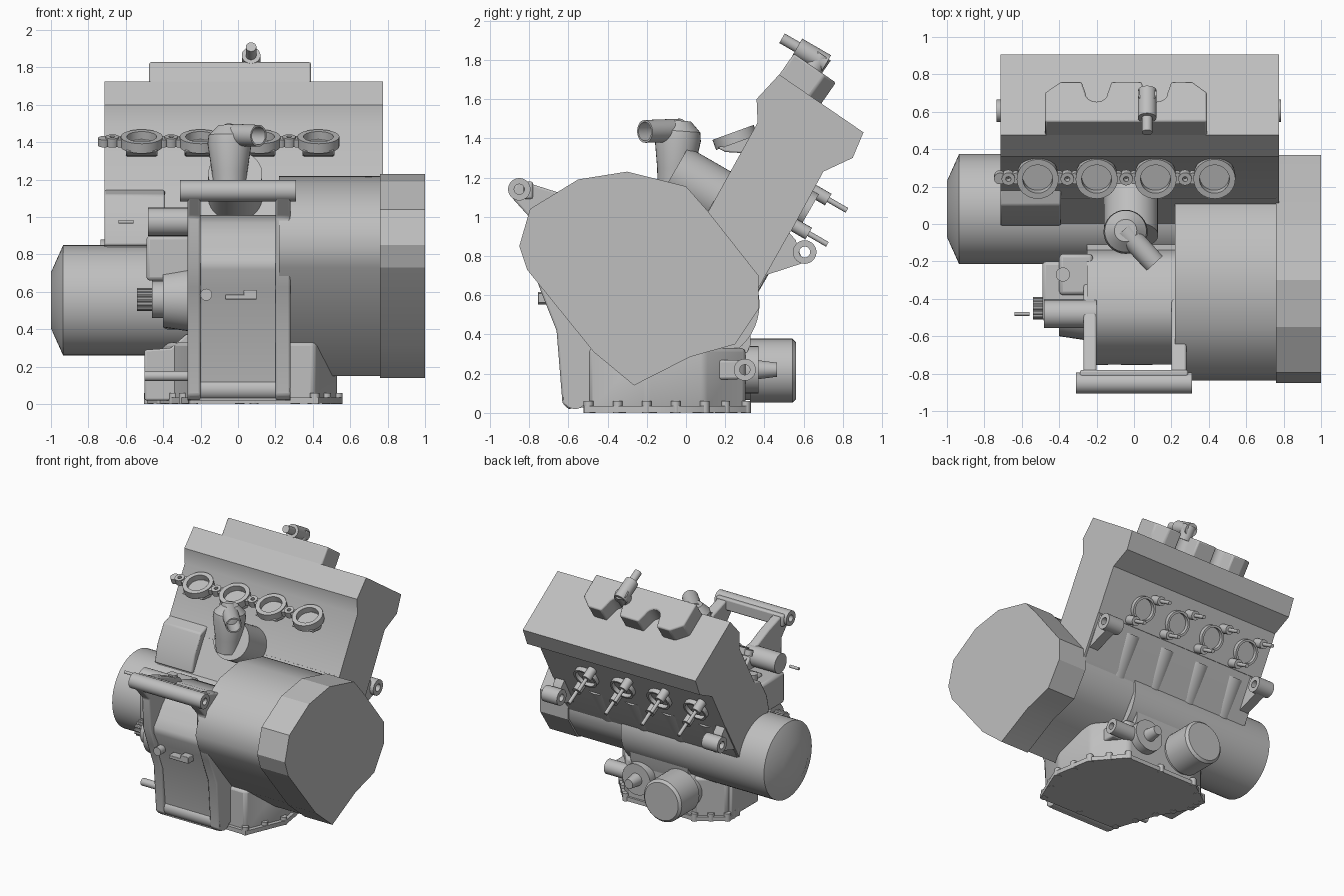
import bpy, bmesh, math
from mathutils import Vector as V

if "Cube" in bpy.data.objects:
    bpy.data.objects.remove(bpy.data.objects["Cube"])

metal = bpy.data.materials.new("cast grey")
metal.use_nodes = True
metal.diffuse_color = (0.52, 0.52, 0.52, 1)
metal.node_tree.nodes["Principled BSDF"].inputs["Base Color"].default_value = (0.52, 0.52, 0.52, 1)

# Axes of the leaning cylinder bank: UP along the bores, BACK across them
UP, BACK, X = V((0, 0.5, 0.866)), V((0, 0.866, -0.5)), V((1, 0, 0))
BORES = [-0.515 + 0.315 * i for i in range(4)]


def finish(name, bm, angle=32):
    bmesh.ops.remove_doubles(bm, verts=bm.verts, dist=1e-5)
    bmesh.ops.recalc_face_normals(bm, faces=bm.faces)
    me = bpy.data.meshes.new(name)
    bm.to_mesh(me)
    bm.free()
    me.materials.append(metal)
    ob = bpy.data.objects.new(name, me)
    bpy.context.collection.objects.link(ob)
    bpy.ops.object.select_all(action='DESELECT')
    ob.select_set(True)
    bpy.context.view_layer.objects.active = ob
    bpy.ops.object.shade_smooth_by_angle(angle=math.radians(angle))
    return ob


def extrude(name, pts, d, angle=32, bevel=0):
    """Extrude a planar outline by the vector d."""
    bm = bmesh.new()
    face = bm.faces.new([bm.verts.new(p) for p in pts])
    new = bmesh.ops.extrude_face_region(bm, geom=[face])["geom"]
    bmesh.ops.translate(bm, verts=[g for g in new if isinstance(g, bmesh.types.BMVert)], vec=V(d))
    ob = finish(name, bm, angle)
    if bevel:
        mod = ob.modifiers.new("bevel", 'BEVEL')
        mod.width, mod.segments = bevel, 2
    return ob


def side(name, outline, x0, x1, **kw):
    """Extrude a (y, z) outline sideways from x0 to x1."""
    return extrude(name, [V((x0, y, z)) for y, z in outline], (x1 - x0, 0, 0), **kw)


def box(name, lo, hi, bevel=0.012):
    (a, b, c), (d, e, f) = lo, hi
    return side(name, [(b, c), (e, c), (e, f), (b, f)], a, d, bevel=bevel)


def lathe(name, p0, p1, prof, n=32, closed=False):
    """Turn (fraction along axis, radius) points round the axis p0-p1."""
    p0, p1 = V(p0), V(p1)
    axis = (p1 - p0).normalized()
    s = axis.orthogonal().normalized()
    t = axis.cross(s)
    bm = bmesh.new()
    rings = []
    for f, r in prof:
        c = p0.lerp(p1, f)
        turn = [math.tau * i / n for i in range(n)]
        rings.append([bm.verts.new(c + (s * math.cos(a) + t * math.sin(a)) * r) for a in turn]
                     if r else [bm.verts.new(c)] * n)
    pairs = list(zip(rings, rings[1:])) + ([(rings[-1], rings[0])] if closed else [])
    for a, b in pairs:
        for i in range(n):
            j = (i + 1) % n
            quad = list(dict.fromkeys([a[i], a[j], b[j], b[i]]))
            if len(quad) > 2:
                bm.faces.new(quad)
    return finish(name, bm)


def cyl(name, p0, p1, r, r1=None, n=32):
    return lathe(name, p0, p1, [(0, 0), (0, r), (1, r if r1 is None else r1), (1, 0)], n)


def tube(name, p0, p1, ro, ri, n=32):
    return lathe(name, p0, p1, [(0, ri), (0, ro), (1, ro), (1, ri)], n, True)


# Cylinder head and block
side("cylinder_head", [(.36, 1.60), (.475, 1.725), (.905, 1.43), (.85, 1.30), (.70, 1.23),
                       (.535, .925), (.11, 1.02), (.365, 1.48)], -.715, .775)
side("cylinder_block", [(.14, 1.08), (-.02, .80), (.05, .5), (.29, .5), (.378, .64), (.533, .93)], -.70, .76)
for label, x0, x1 in (("right", -.715, -.66), ("left", .70, .775)):
    side(f"{label}_block_wall", [(.12, 1.04), (.01, .85), (.05, .6), (.36, .62), (.54, .94)], x0, x1)
for i, x in enumerate(BORES):
    for label, y, z in (("front", .13, .80), ("rear", .285, .73)):
        foot = V((x, y, z))
        cyl(f"{label}_water_jacket_{i}", foot - UP * .1, foot + UP * .24, .13)
side("jacket_corner", [(.2, 1.15), (.10, 1.12), (.02, .98), (-.01, .85), (.2, .80)], -.715, -.39, bevel=.01)

# Cam cover with two round-bottomed notches along its back edge
outline = [(-.475, 0), (.39, 0), (.39, .19), (.31, .26)]
for c in (.12, -.2):
    outline += [(c + .08, .26)]
    outline += [(c + .06 * math.cos(a), .19 - .06 * math.sin(a)) for a in [math.pi * k / 8 for k in range(9)]]
    outline += [(c - .08, .26)]
outline += [(-.39, .26), (-.475, .19)]
ridge, across, rise = V((0, .468, 1.713)), V((0, .82, -.57)), V((0, .57, .82))
extrude("cam_cover", [ridge + X * x + across * a for x, a in outline], rise * .145, bevel=.01)

# Cam position sensor
seat = V((.07, .68, 1.80))
cyl("sensor_stem", seat - rise * .08, seat + rise * .03, .05)
cyl("sensor_body", seat + BACK * .04, seat - BACK * .13, .05)
cyl("sensor_tip", seat - BACK * .12, seat - BACK * .22, .028)

# Intake ports: flanged rings on wedge-shaped stubs that run back into the head
port_up = V((0, -.34, .94))
for i, x in enumerate(BORES):
    top = V((x, .24, 1.43))
    tube(f"intake_flange_{i}", top - port_up * .055, top, .112, .08)
    side(f"intake_stub_{i}", [(.16, 1.352), (.20, 1.33), (.36, 1.32), (.36, 1.425)], x - .085, x + .085, bevel=.008)
    lug = top - X * .157
    tube(f"intake_lug_{i}", lug - port_up * .05, lug, .036, .014, 16)
    for k in (-.045, .045):
        cyl(f"intake_web_{i}", lug + X * k - port_up * .05, lug + X * k - port_up * .008, .032, n=16)

# Exhaust ports with studs on the rear face
for i, x in enumerate(BORES):
    c = V((x, .60, 1.05))
    tube(f"exhaust_ring_{i}", c - BACK * .03, c + BACK * .035, .095, .078)
    cyl(f"exhaust_seat_{i}", c - BACK * .03, c + BACK * .005, .08)
    for k in (-1, 1):
        s = c + UP * (.10 * k - .005) - X * .075 * k
        cyl(f"exhaust_stud_boss_{i}", s - BACK * .03, s + BACK * .09, .034, n=16)
        cyl(f"exhaust_stud_{i}", s, s + BACK * .20, .014, n=12)

# Rear upper mounts
for label, x0, x1 in (("right", -.735, -.60), ("left", .65, .785)):
    tube(f"{label}_rear_mount", (x0, .605, .82), (x1, .605, .82), .06, .028)
    side(f"{label}_rear_mount_arm", [(.40, .70), (.60, .765), (.57, .84), (.56, .88), (.50, .95)],
         x0 + .03, x1 - .03)

# Thermostat housing and its elbow
neck = V((-.015, -.06, 1.23))
cyl("thermostat_base", neck, neck + BACK * .33, .145)
lathe("thermostat_cup", (-.045, -.06, 1.14), (-.045, -.035, 1.49),
      [(0, 0), (0, .085), (.3, .095), (.72, .118), (.85, .112), (1, .06), (1, 0)])
lathe("coolant_outlet", (-.055, -.03, 1.44), (.11, -.21, 1.435),
      [(0, 0), (0, .06), (1, .058), (1, .048), (.5, .048), (.5, 0)])

# Crankshaft housing with its tapered end cap
lathe("crank_housing", (-1, .08, .555), (.3, .08, .555),
      [(0, 0), (0, .15), (.05, .295), (1, .295), (1, 0)], 48)

# Big side cover: outer cap and slightly smaller inner barrel
cover = [(-.30, 1.23), (0, 1.155), (.11, 1.03), (.37, .70), (.37, .53), (.25, .35), (.02, .285),
         (-.265, .14), (-.47, .31), (-.81, .73), (-.85, .85), (-.795, 1.04), (-.55, 1.19)]
side("side_cover_cap", cover, .76, 1.0, angle=15)
side("side_cover_barrel", [(-.25 + (y + .25) * .98, .7 + (z - .7) * .98) for y, z in cover], .22, .77, angle=45)

# Gearbox: rolling middle surface between two webs
side("gearbox", [(-.60, .02), (-.64, .40), (-.68, .50), (-.70, .62), (-.75, .72), (-.75, .77), (-.70, .83),
                 (-.65, .90), (-.58, .97), (-.46, 1.01), (-.20, .92), (-.16, .87), (-.14, .78), (.10, .78),
                 (.33, .65), (.33, .35), (.22, .1)], -.25, .25, angle=40)
web = [(-.60, .02), (-.63, .05), (-.66, .42), (-.74, .62), (-.79, .76), (-.80, 1.0), (-.89, 1.10),
       (-.86, 1.19), (-.64, 1.12), (-.46, 1.04), (-.3, .9), (-.3, .1)]
for label, x0, x1 in (("right", -.27, -.20), ("left", .20, .28)):
    side(f"{label}_gearbox_web", web, x0, x1, bevel=.01)
tube("front_upper_mount", (-.31, -.85, 1.14), (.31, -.85, 1.14), .057, .026)
box("mount_crossbar", (-.29, -.83, 1.09), (.29, -.78, 1.18))
tube("front_lower_mount", (-.27, -.565, .08), (.28, -.565, .08), .06, .028)
cyl("neutral_switch", (-.17, -.64, .585), (-.17, -.755, .585), .032, n=16)
box("front_clip", (-.07, -.755, .56), (.05, -.68, .585), .004)
box("front_clip_step", (.03, -.755, .56), (.10, -.68, .61), .004)

# Gear-shift side of the gearbox
box("shift_housing", (-.49, -.52, .66), (-.22, -.20, .90), .02)
box("shift_housing_rear", (-.40, -.38, .40), (-.22, -.16, .92), .02)
cyl("shift_boss", (-.48, -.48, .975), (-.2, -.48, .975), .075)
cyl("shift_rod", (-.64, -.48, .975), (-.56, -.48, .975), .011, n=12)
cyl("breather_cap", (-.38, -.27, .88), (-.38, -.27, .95), .038, n=20)
cyl("output_flange", (-.40, -.45, .56), (-.2, -.45, .56), .15, .18)
cyl("output_collar", (-.46, -.45, .56), (-.38, -.45, .56), .10)
cyl("output_shaft", (-.54, -.45, .56), (-.4, -.45, .56), .05)
for k in range(12):
    a = math.tau * k / 12
    c = V((0, -.45 + .05 * math.cos(a), .56 + .05 * math.sin(a)))
    cyl("output_spline", c - X * .54, c - X * .45, .011, n=8)

# Oil pan, its flange and bolts
pan = [(-.25, -.51), (.43, -.52), (.56, -.21), (.51, .10), (.32, .32), (-.30, .32), (-.50, .18), (-.50, .06),
       (-.36, -.18)]
extrude("oil_pan", [V((x * .95, y * .95, .01)) for x, y in pan], (0, 0, .32), bevel=.02)
extrude("oil_pan_flange", [V((x, y, .003)) for x, y in pan], (0, 0, .032))
for i, (x, y) in enumerate(pan):
    x2, y2 = pan[(i + 1) % len(pan)]
    for t in (0, .5):
        px, py = (x + (x2 - x) * t) * .955, (y + (y2 - y) * t) * .955
        cyl("pan_bolt_boss", (px, py, 0), (px, py, .06), .025, n=14)
extrude("pan_shoulder", [V((x, -.18, z)) for x, z in ((-.5, .02), (-.2, .02), (-.2, .40), (-.28, .37), (-.36, .30),
                                                      (-.5, .29))], (0, .33, 0), bevel=.01)
cyl("pan_side_pipe", (-.5, -.46, .15), (-.25, -.46, .15), .028, n=20)

# Oil filter, oil cooler stub and rear lower mount
lathe("oil_filter", (-.18, .2, .215), (-.18, .56, .215),
      [(0, 0), (0, .15), (.35, .15), (.35, .163), (.95, .163), (1, .145), (1, 0)], 40)
cyl("oil_cooler_disc", (.17, .2, .22), (.17, .37, .22), .12)
cyl("oil_cooler_stub", (.17, .36, .22), (.17, .465, .22), .05, .036, 20)
tube("rear_lower_mount", (.24, .30, .22), (.46, .30, .22), .056, .026)
box("rear_lower_mount_arm", (.26, .10, .17), (.42, .27, .27))
